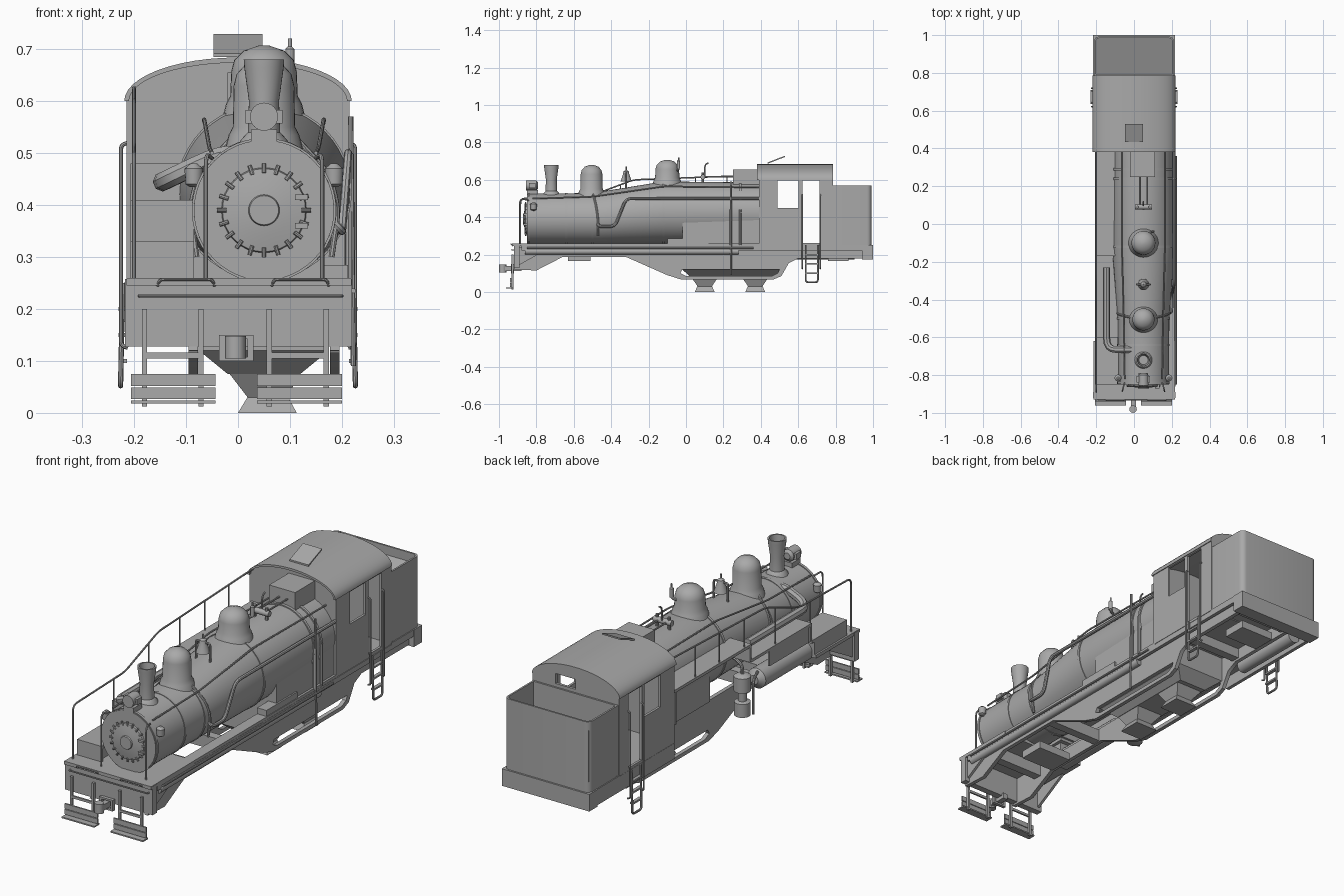
import bpy, bmesh, math
from mathutils import Vector, Matrix

if "Cube" in bpy.data.objects:
    bpy.data.objects.remove(bpy.data.objects["Cube"])

GREY = bpy.data.materials.new("engine grey")
GREY.diffuse_color = (0.4, 0.4, 0.4, 1)
GREY.use_nodes = True
GREY.node_tree.nodes["Principled BSDF"].inputs["Base Color"].default_value = GREY.diffuse_color
CX = 0.05  # boiler centre line


def add(name, me):
    ob = bpy.data.objects.new(name, me)
    bpy.context.collection.objects.link(ob)
    me.materials.clear()
    me.materials.append(GREY)
    return ob


def hull(name, pts):
    bm = bmesh.new()
    bmesh.ops.convex_hull(bm, input=[bm.verts.new(p) for p in pts])
    me = bpy.data.meshes.new(name)
    bm.to_mesh(me)
    bm.free()
    return add(name, me)


def box(name, x0, x1, y0, y1, z0, z1):
    return hull(name, [(x, y, z) for x in (x0, x1) for y in (y0, y1) for z in (z0, z1)])


def turn(name, axis, stations, n=32):
    """Rings (x, y, z, radius) joined along an axis, capped at both ends."""
    bm = bmesh.new()
    rows = []
    for x, y, z, r in stations:
        row = []
        for i in range(n):
            a = 2 * math.pi * i / n
            u, v = r * math.cos(a), r * math.sin(a)
            d = {'x': (0, u, v), 'y': (u, 0, v), 'z': (u, v, 0)}[axis]
            row.append(bm.verts.new((x + d[0], y + d[1], z + d[2])))
        rows.append(row)
    for a, b in zip(rows, rows[1:]):
        for i in range(n):
            bm.faces.new((a[i], a[(i + 1) % n], b[(i + 1) % n], b[i]))
    bm.faces.new(rows[0])
    bm.faces.new(rows[-1])
    bmesh.ops.recalc_face_normals(bm, faces=bm.faces)
    me = bpy.data.meshes.new(name)
    bm.to_mesh(me)
    bm.free()
    return add(name, me)


def bake(name, cu, mat):
    ob = bpy.data.objects.new(name, cu)
    bpy.context.collection.objects.link(ob)
    dg = bpy.context.evaluated_depsgraph_get()
    me = bpy.data.meshes.new_from_object(ob.evaluated_get(dg))
    me.transform(mat)
    bpy.data.objects.remove(ob)
    return add(name, me)


def tube(name, pts, r, bend=0.03):
    """Round pipe along a path with softened corners."""
    pts = [Vector(p) for p in pts]
    path = [pts[0]]
    for a, p, b in zip(pts, pts[1:], pts[2:]):
        s = p + (a - p).normalized() * min(bend, (a - p).length * .45)
        e = p + (b - p).normalized() * min(bend, (b - p).length * .45)
        path += [s * (1 - t) ** 2 + p * 2 * t * (1 - t) + e * t * t for t in (0, .25, .5, .75, 1)]
    path.append(pts[-1])
    cu = bpy.data.curves.new(name, 'CURVE')
    cu.dimensions = '3D'
    cu.bevel_depth, cu.bevel_resolution, cu.use_fill_caps = r, 2, True
    sp = cu.splines.new('POLY')
    sp.points.add(len(path) - 1)
    for q, p in zip(sp.points, path):
        q.co = (*p, 1)
    return bake(name, cu, Matrix())


def plate(name, axis, lo, hi, *loops):
    """Flat outline with holes, extruded along an axis from lo to hi."""
    cu = bpy.data.curves.new(name, 'CURVE')
    cu.dimensions, cu.fill_mode, cu.extrude = '2D', 'BOTH', (hi - lo) / 2
    for loop in loops:
        sp = cu.splines.new('POLY')
        sp.points.add(len(loop) - 1)
        sp.use_cyclic_u = True
        for q, p in zip(sp.points, loop):
            q.co = (p[0], p[1], 0, 1)
    c = (lo + hi) / 2
    rows = {'x': ((0, 0, 1, c), (1, 0, 0, 0), (0, 1, 0, 0)),
            'y': ((1, 0, 0, 0), (0, 0, -1, c), (0, 1, 0, 0)),
            'z': ((1, 0, 0, 0), (0, 1, 0, 0), (0, 0, 1, c))}[axis]
    return bake(name, cu, Matrix((*rows, (0, 0, 0, 1))))


def rect(a, b, c, d):
    return [(a, c), (b, c), (b, d), (a, d)]


# Boiler, firebox, bands
turn("boiler", 'y', [(CX, y, z, r) for y, z, r in
     ((-.85, .39, .135), (-.5, .392, .137), (-.12, .425, .166), (.4, .425, .16))], 48)
box("firebox", CX - .155, CX + .155, -.02, .4, .25, .43)
for y, z, r in ((-.84, .39, .139), (-.64, .391, .139), (-.5, .392, .140), (-.12, .425, .169), (.24, .425, .167), (.29, .425, .167)):
    turn("boiler_band", 'y', [(CX, y - .006, z, r), (CX, y + .006, z, r)], 48)
for y in (.24, .29):
    for s in (-1, 1):
        tube("firebox_strap", [(CX + s * .163, y, .25), (CX + s * .163, y, .44)], .007)
# Smokebox door with dogs
turn("smokebox_door", 'y', [(CX, y, .39, r) for y, r in ((-.85, .082), (-.858, .08), (-.864, .05), (-.866, .03), (-.872, .028))])
for i in range(20):
    a = math.tau * i / 20
    c, s = math.cos(a), math.sin(a)
    tube("door_dog", [(CX + c * .072, -.86, .39 + s * .072), (CX + c * .09, -.857, .39 + s * .09)], .004)
for z in (.36, .415):
    box("door_hinge", CX + .06, CX + .085, -.87, -.85, z - .005, z + .005)

# Chimney, domes, headlight, bell, whistle
turn("chimney", 'z', [(CX, -.72, z, r) for z, r in
     ((.49, .052), (.525, .045), (.54, .031), (.6, .029), (.665, .038), (.68, .039), (.68, .032), (.6, .024))])
for nm, y, z0, top, R in (("sand_dome", -.505, .48, .68, .06), ("steam_dome", -.1, .54, .707, .065)):
    turn(nm, 'z', [(CX, y, z, r) for z, r in
         ((z0, R + .022), (z0 + .055, R + .008), (z0 + .07, R), (top - .05, R * .97), (top - .028, R * .88), (top - .01, R * .6), (top, R * .15))])
turn("headlight", 'y', [(CX, -.855, .57, .027), (CX, -.8, .57, .027), (CX, -.79, .57, .015)], 24)
box("headlight_case", CX - .036, CX + .036, -.84, -.805, .557, .583)
box("headlight_bracket", CX - .025, CX + .025, -.85, -.79, .52, .545)
turn("bell", 'z', [(CX, -.32, z, r) for z, r in ((.59, .03), (.6, .027), (.625, .018), (.645, .014), (.652, .004), (.67, .004))], 20)
tube("bell_yoke", [(CX - .035, -.32, .54), (CX - .035, -.32, .635), (CX + .035, -.32, .635), (CX + .035, -.32, .54)], .005, .01)
tube("whistle_pipe", [(CX, -.06, .65), (.1, -.04, .65), (.1, -.04, .68)], .006)
turn("whistle", 'z', [(.1, -.04, z, r) for z, r in ((.66, .009), (.7, .009), (.705, .004), (.72, .004))], 12)
turn("steam_turret", 'x', [(CX - .045, .09, .615, .013), (CX + .045, .09, .615, .013)], 16)
for x in (CX - .03, CX + .03):
    tube("turret_valve", [(x, .09, .57), (x, .09, .64)], .007)
tube("turret_lever", [(CX, .1, .62), (CX, .1, .68), (CX, .12, .69)], .004)
for x in (CX - .02, CX + .02):
    tube("turret_pipe", [(x, .09, .615), (x, .26, .615)], .004)
box("turret_box", -.02, .11, .25, .4, .55, .655)

# Marker lamps and boiler side fittings
for s in (-1, 1):
    x = CX + s * .135
    turn("marker_lamp", 'z', [(x, -.815, z, r) for z, r in ((.435, .008), (.44, .016), (.47, .018), (.48, .006))], 16)
    tube("lamp_arm", [(x, -.815, .44), (CX + s * .11, -.815, .43)], .005)
    tube("front_post", [(CX + s * .112, -.885, .25), (CX + s * .112, -.885, .5), (CX + s * .1, -.84, .49)], .004)
    tube("boiler_rail", [(CX + s * .1, -.82, .5), (CX + s * .105, -.5, .51), (CX + s * .115, -.12, .565), (CX + s * .115, .39, .56)], .004)
    tube("sand_pipe", [(CX + s * .05, -.5, .54), (CX + s * .125, -.48, .46), (CX + s * .143, -.47, .39), (CX + s * .13, -.47, .3)], .006)
tube("feed_pipe", [(.18, -.47, .37), (.2, -.47, .35), (.2, -.38, .35), (.212, -.32, .5), (.212, .39, .5)], .008)
tube("drain_pipe", [(.217, .24, .57), (.222, .24, .09)], .005)
tube("exhaust_pipe", [(-.145, -.23, .445), (-.145, -.665, .445), (-.03, -.665, .5), (.02, -.665, .49)], .019, .06)

# Fish-belly frames with slotted belly
outline = [(-.9, .25), (-.92, .12), (-.8, .115), (-.66, .187), (-.32, .187), (-.1, .09), (-.03, .068), (.47, .068),
           (.51, .085), (.55, .155), (.6, .18), (.98, .18), (.98, .25)]
slot = [(.0, .085), (.46, .085), (.49, .1), (.5, .12), (-.02, .12), (-.03, .1)]
for x in (-.086, .186):
    plate("side_frame", 'x', x - .009, x + .009, outline, slot)
for y0, y1, z in ((-.63, -.51, .165), (.76, .87, .165)):
    box("truck_bolster", -.06, .11, y0, y1, z, .2)
for y in (-.75, -.35, .6, .93):
    box("cross_member", -.086, .186, y - .02, y + .02, .19, .245)
for s in (-1, 1):
    hull("front_gusset", [(s * .2 + d, y, z) for d in (-.006, .006) for y, z in ((-.9, .14), (-.9, .24), (-.72, .24))])
# Ash pan and hoppers


def frustum(name, x0, x1, y0, y1, z0, a0, a1, b0, b1, z1):
    hull(name, [(x, y, z0) for x in (x0, x1) for y in (y0, y1)] + [(x, y, z1) for x in (a0, a1) for y in (b0, b1)])


frustum("ash_pan", -.02, .12, .03, .46, .075, -.075, .175, -.02, .51, .12)
box("ash_pan_top", -.075, .175, -.02, .51, .12, .25)
for y in (.1, .37):
    frustum("hopper", .02, .095, y - .037, y + .037, .028, -.02, .12, y - .072, y + .072, .08)
    frustum("hopper_door", 0, .113, y - .053, y + .053, 0, .018, .097, y - .04, y + .04, .03)

# Decks, running boards, sill pipes
box("front_deck", -.215, .218, -.93, -.62, .245, .26)
box("right_board", .165, .215, -.62, .4, .24, .258)
box("right_sill", .2, .216, -.88, .95, .222, .245)
turn("line_pipe", 'y', [(.203, -.86, .217, .017), (.203, .28, .217, .017)], 16)
tube("air_line", [(.222, -.85, .235), (.222, .36, .235)], .005)
box("right_step_box", .165, .212, -.1, .12, .25, .285)
for y0, y1, z in ((-.85, -.6, .33), (-.6, -.17, .41), (-.17, .4, .48)):
    box("left_step_board", -.207, -.085, y0, y1, z - .013, z)
    box("left_step_riser", -.207, -.085, y0, y0 + .01, z - .08, z)
box("left_tool_box", -.207, -.1, -.85, -.62, .255, .322)
box("left_valance", -.207, -.198, -.58, -.3, .33, .4)
turn("air_tank", 'y', [(-.15, y, .265, r) for y, r in ((-.68, .02), (-.66, .045), (-.29, .045), (-.27, .02))], 24)
turn("rear_tank", 'y', [(-.16, .55, .205, .03), (-.16, .9, .205, .03)], 20)
turn("air_pump", 'z', [(-.155, -.18, z, r) for z, r in
     ((.14, .02), (.145, .034), (.205, .034), (.21, .018), (.25, .018), (.255, .036), (.32, .036), (.33, .02))], 20)
tube("pump_pipe", [(-.155, -.18, .32), (-.155, -.18, .37), (-.09, -.18, .4)], .007)
tube("pump_side_pipe", [(-.195, -.2, .15), (-.195, -.2, .3), (-.16, -.28, .3)], .006)
box("left_sill", -.216, -.2, .39, .98, .18, .25)

# Left handrail
tube("left_handrail", [(-.2, -.89, .25), (-.2, -.89, .5), (-.2, -.52, .51), (-.2, -.28, .6), (-.2, .39, .625)], .004)
for y, z0, z1 in ((-.6, .33, .51), (-.35, .41, .575), (-.13, .48, .606), (.05, .48, .612), (.22, .48, .618)):
    tube("rail_post", [(-.2, y, z0), (-.2, y, z1)], .003)

# Cab
door, window = rect(.622, .715, .262, .595), rect(.49, .602, .45, .595)
for s in (-1, 1):
    a, b = sorted((s * .204, s * .215))
    plate("cab_side", 'x', a, b, rect(.39, .785, .25, .61), door, window)
    for y in (.622, .718):
        tube("cab_handrail", [(s * .212, y, .52), (s * .225, y, .515), (s * .225, y, .13), (s * .212, y, .125)], .004, .008)
    tube("cab_ladder", [(s * .222, .64, .25), (s * .226, .64, .052), (s * .226, .705, .052), (s * .222, .705, .25)], .005, .015)
    for z in (.1, .15, .2):
        box("ladder_rung", s * .222 - .008, s * .222 + .008, .64, .705, z - .004, z + .004)


def arch(w, h, z0=.6):
    return [(w * math.cos(math.pi * i / 24), z0 + h * math.sin(math.pi * i / 24)) for i in range(25)]


wall = [(-.213, .25), (.213, .25)] + arch(.213, .074)
plate("cab_front", 'y', .39, .402, wall)
plate("cab_back", 'y', .773, .785, wall, rect(.0, .1, .585, .63))
plate("cab_roof", 'y', .38, .785, arch(.219, .084) + arch(.21, .074)[::-1])
box("cab_floor", -.213, .213, .39, .8, .235, .255)
hull("roof_hatch", [(x, y, z + d) for x in (-.047, .047) for y, z in ((.435, .685), (.53, .722)) for d in (0, .007)])

# Rear bunker with sloped floor


def rounded(x, y0, y1, r):
    pts = [(-x, y0), (x, y0)]
    for cx, a0 in ((x - r, 0), (-x + r, 90)):
        pts += [(cx + r * math.cos(math.radians(a0 + k * 18)), y1 - r + r * math.sin(math.radians(a0 + k * 18))) for k in range(6)]
    return pts


plate("bunker_wall", 'z', .25, .57, rounded(.212, .785, .992, .025), rounded(.204, .793, .984, .02))
hull("bunker_floor", [(x, y, z) for x in (-.205, .205) for y, z in ((.785, .3), (.785, .45), (.985, .3), (.985, .53))])
box("bunker_base", -.216, .216, .785, .985, .24, .252)
box("rear_beam", -.218, .218, .94, 1.0, .175, .252)

# Front beam, grab irons, footboards, coupler
box("front_beam", -.217, .219, -.92, -.89, .128, .258)
tube("beam_bar", [(-.19, -.92, .225), (-.19, -.932, .225), (.2, -.932, .225), (.2, -.92, .225)], .003, .005)
for x in (-.1, .12):
    tube("grab_iron", [(x - .055, -.925, .245), (x - .05, -.935, .257), (x + .05, -.935, .257), (x + .055, -.925, .245)], .003, .008)
for x0, hangers in ((-.206, (-.18, -.071)), (.037, (.06, .17))):
    box("footboard_riser", x0, x0 + .163, -.94, -.933, .052, .075)
    box("footboard_riser", x0, x0 + .163, -.94, -.933, .027, .049)
    box("footboard", x0, x0 + .163, -.962, -.925, .018, .024)
    box("footboard_bar", hangers[0], hangers[1], -.933, -.925, .105, .116)
    for x in hangers:
        box("footboard_hanger", x - .005, x + .005, -.933, -.921, .012, .2)
plate("coupler_pocket", 'y', -.935, -.92, rect(-.037, .03, .1, .15), rect(-.025, .018, .108, .142))
box("coupler_shank", -.015, .01, -.97, -.88, .112, .138)
turn("coupler_knuckle", 'z', [(-.005, -.98, .105, .02), (-.005, -.98, .148, .02)], 12)

# Smooth round surfaces, keep edges sharp
for ob in bpy.context.scene.objects:
    ob.select_set(True)
    bpy.context.view_layer.objects.active = ob
bpy.ops.object.shade_smooth_by_angle(angle=math.radians(35))
